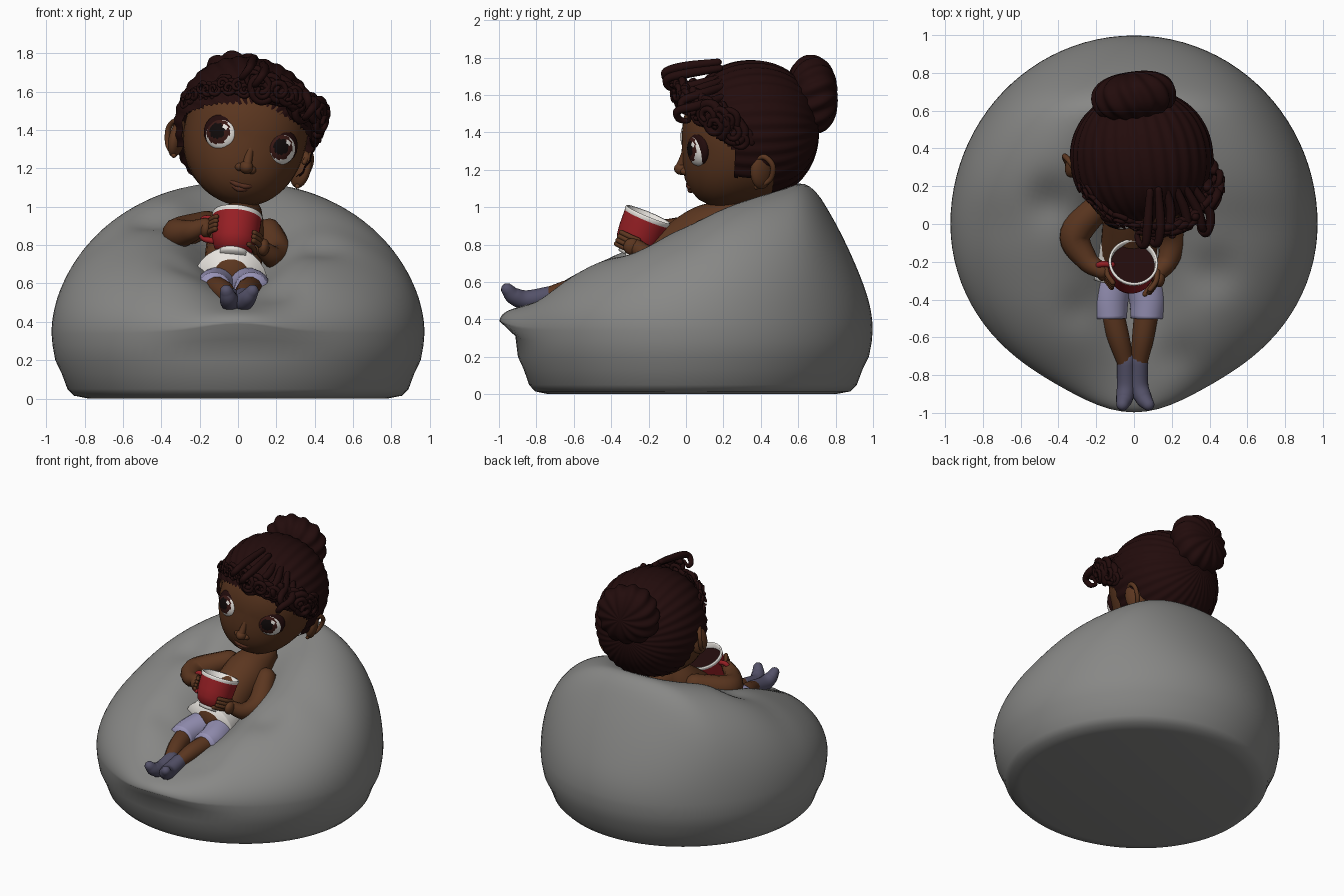
import bpy, bmesh, math, random
from mathutils import Vector, Matrix

if "Cube" in bpy.data.objects:
    bpy.data.objects.remove(bpy.data.objects["Cube"])

random.seed(4)
I = Matrix.Identity(4)


def mat(name, r, g, b):
    m = bpy.data.materials.new(name)
    m.diffuse_color = (r, g, b, 1)
    m.use_nodes = True
    m.node_tree.nodes["Principled BSDF"].inputs["Base Color"].default_value = m.diffuse_color
    return m


GREY = mat("bag grey", .245, .245, .238)
SKIN = mat("brown skin", .105, .037, .014)
HAIR = mat("dark hair", .016, .0035, .0035)
RED = mat("mug red", .31, .014, .018)
WHITE = mat("off white", .8, .77, .73)
LILAC = mat("lilac shorts", .31, .29, .47)
SOCK = mat("slate sock", .088, .083, .14)
IRIS = mat("iris brown", .04, .009, .007)
BLACK = mat("pupil black", .005, .003, .003)
LIP = mat("lip brown", .1, .03, .015)


def add(name, bm, mats, M=I):
    bmesh.ops.recalc_face_normals(bm, faces=bm.faces)
    bm.transform(M)
    for f in bm.faces:
        f.smooth = True
    me = bpy.data.meshes.new(name)
    bm.to_mesh(me)
    bm.free()
    for m in mats if isinstance(mats, list) else [mats]:
        me.materials.append(m)
    ob = bpy.data.objects.new(name, me)
    bpy.context.collection.objects.link(ob)
    return ob


def ball(name, c, s, mats, M=I, p=2, seg=32, rot=I, shape=None, keep=None, paint=None):
    """Rounded ball with its poles along y; optional strand, trim and paint rules."""
    bm = bmesh.new()
    bmesh.ops.create_uvsphere(bm, u_segments=seg, v_segments=max(16, seg // 3), radius=1,
                              matrix=Matrix.Rotation(math.pi / 2, 4, 'X'))
    if paint:
        for f in bm.faces:
            f.material_index = paint(f.calc_center_median().normalized())
    L = Matrix.Translation(c) @ rot
    for v in bm.verts:
        k = sum(abs(a) ** p for a in v.co) ** (-1 / p)
        k *= shape(v.co) if shape else 1
        v.co = L @ Vector([a * k * b for a, b in zip(v.co, s)])
    if keep:
        bmesh.ops.delete(bm, geom=[f for f in bm.faces if not keep(f.calc_center_median())],
                         context='FACES')
    return add(name, bm, mats, M)


def bridge(bm, rings):
    for a, b in zip(rings, rings[1:]):
        for i in range(len(a)):
            j = (i + 1) % len(a)
            bm.faces.new((a[i], a[j], b[j], b[i]))


def tube(name, pts, m, M=I, n=12, steps=7, rounded=True):
    """Smooth tube through (x, y, z, radius) points."""
    P = [Vector(p) for p in pts]
    P = [2 * P[0] - P[1]] + P + [2 * P[-1] - P[-2]]
    S = []
    for i in range(1, len(P) - 2):
        a, b, c, d = P[i - 1:i + 3]
        for k in range(steps):
            t = k / steps
            S.append(.5 * (2 * b + (c - a) * t + (2 * a - 5 * b + 4 * c - d) * t * t
                           + (3 * b - a - 3 * c + d) * t ** 3))
    S.append(P[-2].copy())
    if rounded:
        def cap(e, q):
            d = (e.xyz - q.xyz).normalized()
            return [Vector((*(e.xyz + d * e.w * math.sin(u)), e.w * math.cos(u))) for u in (.5, 1, 1.4)]
        S = cap(S[0], S[1])[::-1] + S + cap(S[-1], S[-2])
    bm, rings, old = bmesh.new(), [], None
    for i, s in enumerate(S):
        t = (S[min(i + 1, len(S) - 1)].xyz - S[max(i - 1, 0)].xyz).normalized()
        if old is None:
            u = t.orthogonal().normalized()
        else:
            u = old.rotation_difference(t) @ u
        old, w = t, t.cross(u)
        rings.append([bm.verts.new(s.xyz + max(s.w, .001) * (u * math.cos(a) + w * math.sin(a)))
                      for a in (math.tau * k / n for k in range(n))])
    bridge(bm, rings)
    bm.faces.new(rings[0])
    bm.faces.new(rings[-1])
    return add(name, bm, m, M)


def lathe(name, prof, m, M=I, n=40):
    bm = bmesh.new()
    bridge(bm, [[bm.verts.new((r * math.cos(math.tau * k / n), r * math.sin(math.tau * k / n), z))
                 for k in range(n)] for r, z in prof])
    bmesh.ops.remove_doubles(bm, verts=bm.verts, dist=1e-5)
    return add(name, bm, m, M)


def table(tab, y):
    """Softened piecewise lookup."""
    def lin(v):
        for (a, p), (b, q) in zip(tab, tab[1:]):
            if v <= b:
                return p + (q - p) * max(0, (v - a) / (b - a))
        return tab[-1][1]
    return sum(lin(y + d * .03) for d in range(-2, 3)) / 5


# Bean bag: sloping dome with a body-shaped hollow, a front lip and a flat base
TOP = [(-1, .6), (-.65, .74), (-.3, .83), (0, .93), (.2, 1.04), (.45, 1.16), (.66, 1.28), (.8, 1.16), (1, .92)]
HOLLOW = [(-1, 0), (-.9, .05), (-.7, .13), (-.4, .24), (-.2, .28), (.1, .26), (.3, .17), (.5, .06), (.65, 0)]
DENTS = [(-.45, .12, .12, .05), (.42, -.25, .13, .04), (.22, -.7, .12, .03), (-.3, -.45, .1, .02)]
bm, rings, N = bmesh.new(), [], 96
for k in range(47):
    ring = []
    for i in range(N):
        th = math.tau * i / N
        c, sn = math.cos(th), math.sin(th)
        lip = math.exp(-(math.degrees(math.acos(max(-1, min(1, -sn)))) / 20) ** 2)
        base = .972 - .055 * max(0, -sn) ** 2 + .026 * max(0, sn) ** 2
        rim = .34 + .06 * lip
        if k < 7:
            f, z = [(.001, 0), (.8, 0), (.88, .015), (.915, .05), (.945, .13), (.98, .2), (.995, .28)][k]
            r = base * f
            z += .03 * lip * (k == 6)
        else:
            s = max(.001, math.cos((k - 7) / 39 * math.pi / 2))
            r = s * (base + .08 * lip * s ** 4)
            x, y = r * c, r * sn
            z = rim + (table(TOP, y) - rim) * math.sqrt(1 - min(1, s) ** 3.1)
            z -= table(HOLLOW, y) * math.exp(-(x / .25) ** 2)
            for dx, dy, dr, dep in DENTS:
                z -= dep * math.exp(-((x - dx) ** 2 + (y - dy) ** 2) / dr ** 2)
        ring.append(bm.verts.new((r * c, r * sn, z)))
    rings.append(ring)
bridge(bm, rings)
bm.faces.new(rings[0])
bm.faces.new(rings[-1])
add("bean_bag", bm, GREY)

# Body, clothes and limbs
tube("torso", [(.03, .25, .95, .1), (0, .12, .87, .15), (-.02, -.05, .76, .15), (-.03, -.18, .66, .15)], SKIN, n=24)
tube("neck", [(.02, .24, .92, .075), (.04, .28, 1.1, .075)], SKIN)
tube("white_hem", [(-.03, -.08, .69, .155), (-.035, -.17, .63, .175), (-.04, -.28, .6, .195)], WHITE,
     n=28, rounded=False)
for side, hip, knee, ank, toe in (("left", -.1, -.125, -.04, -.06), ("right", .03, .07, .025, .075)):
    tube(side + "_shorts", [(hip, -.22, .58, .11), (knee, -.38, .575, .1), (knee, -.5, .57, .088)], LILAC,
         n=20, rounded=False)
    tube(side + "_leg", [(knee, -.44, .575, .067), ((knee + ank) / 2, -.6, .56, .06), (ank, -.75, .525, .043)], SKIN)
    tube(side + "_sock", [(ank, -.72, .53, .05), (ank, -.85, .505, .052),
                          ((ank + toe) / 2, -.92, .525, .046), (toe, -.955, .56, .034)], SOCK)
tube("left_arm", [(-.16, .12, .91, .07), (-.31, -.05, .86, .085), (-.25, -.19, .87, .06), (-.17, -.25, .9, .042)], SKIN)
tube("right_arm", [(.16, .1, .87, .07), (.21, -.05, .75, .08), (.18, -.19, .74, .058), (.12, -.27, .79, .042)], SKIN)

# Mug with foot, rim, drink, handle and gripping fingers
axis = Vector((.1, .38, .92)).normalized()
MUG = Matrix.Translation((-.025, -.285, .755)) @ Vector((0, 0, 1)).rotation_difference(axis).to_matrix().to_4x4()
lathe("mug_foot", [(0, -.015), (.075, -.015), (.08, 0), (.08, .015)], WHITE, MUG)
lathe("mug_body", [(.078, .008), (.103, .03), (.118, .07), (.124, .12), (.128, .2)], RED, MUG)
lathe("mug_rim", [(.128, .2), (.132, .215), (.128, .225), (.118, .222), (.115, .15)], WHITE, MUG)
lathe("mug_drink", [(0, .18), (.116, .18)], HAIR, MUG)
tube("mug_handle", [(-.11, 0, .18, .016), (-.17, 0, .18, .016), (-.19, 0, .12, .016),
                    (-.16, 0, .07, .016), (-.105, 0, .06, .016)], RED, MUG)
for side, a0, a1, z0 in (("left", 180, 222, .09), ("right", 0, -45, .02)):
    ca = math.cos(math.radians(a0))
    ball(side + "_palm", (.155 * ca, -.02, z0 + .025), (.03, .045, .045), SKIN, MUG)
    for i in range(4):
        tube(f"{side}_finger_{i}", [((.142 - .03 * (z0 < .05) * (i < 1)) * math.cos(math.radians(a)),
                                     .142 * math.sin(math.radians(a)), z0 + .023 * i, .014)
                                    for a in (a0, (a0 + a1) / 2, a1)], SKIN, MUG, n=8)

# Head, tilted and slightly turned, with a full jaw
HEAD = (Matrix.Translation((.04, .3, 1.38)) @ Matrix.Rotation(math.radians(14), 4, 'Y')
        @ Matrix.Rotation(math.radians(8), 4, 'Z'))


def jaw(v):
    return 1 + .55 * min(v.z, 0) ** 2 * max(-v.y, 0) ** 1.5


ball("head", (0, 0, 0), (.32, .32, .36), SKIN, HEAD, p=2.15, seg=64, shape=jaw)
ball("nose", (0, -.325, -.168), (.036, .042, .034), SKIN, HEAD)
tube("nose_bridge", [(0, -.295, -.04, .018), (0, -.315, -.11, .022), (0, -.335, -.16, .024)], SKIN, HEAD)
tube("upper_lip", [(-.08, -.274, -.25, .006), (-.03, -.286, -.264, .014), (0, -.288, -.266, .013),
                   (.03, -.286, -.264, .014), (.08, -.274, -.246, .006)], LIP, HEAD)
tube("lower_lip", [(-.055, -.272, -.27, .008), (0, -.278, -.285, .018), (.055, -.272, -.268, .008)], LIP, HEAD)

gaze = Vector((-.26, -1, .12)).normalized()
glint = Vector((.2, -.85, .45)).normalized()


def eye_paint(d):
    if d.dot(glint) > .985:
        return 0
    g = d.dot(gaze)
    return 2 if g > .88 else 1 if g > .66 else 0


for side, sx in (("left", -1), ("right", 1)):
    turn = Matrix.Rotation(math.radians(20 * sx), 4, 'Z')
    ball(side + "_nostril", (.033 * sx, -.308, -.175), (.024, .03, .022), SKIN, HEAD)
    ball(side + "_eye", (.158 * sx, -.258, -.03), (.087, .05, .088), [WHITE, IRIS, BLACK], HEAD,
         seg=72, rot=turn, paint=eye_paint)
    ball(side + "_lashes", (.16 * sx, -.256, -.02), (.096, .04, .094), HAIR, HEAD, rot=turn)
    ball(side + "_ear", (.335 * sx, .06, -.11), (.04, .07, .1), SKIN, HEAD,
         rot=Matrix.Rotation(math.radians(28 * sx), 4, 'Z'))
    tube(side + "_ear_rim", [(.335 * sx, .0, -.07, .013), (.365 * sx, .06, -.025, .015),
                             (.385 * sx, .11, -.07, .015), (.37 * sx, .1, -.15, .014),
                             (.335 * sx, .03, -.2, .013)], SKIN, HEAD)


# Swept-back hair with strands, and a bun
def hairline(c):
    if c.z > .2:
        return True
    return c.y > (-.08 - max(c.z, 0) * 1.4 if c.z > -.15 else .12)


def strands(count, depth, swirl=0):
    return lambda v: 1 + depth * math.sin(count * math.atan2(v.x, v.z) + swirl * v.y) * math.hypot(v.x, v.z)


ball("hair", (0, .05, .03), (.375, .36, .37), HAIR, HEAD, p=2.1, seg=160, shape=strands(32, .012), keep=hairline)
ball("hair_bun", (-.04, .385, .205), (.215, .13, .2), HAIR, HEAD, p=2.3, seg=96, shape=strands(13, .045, 3))
tube("bun_band", [(.15 * math.cos(a) - .03, .32, .17 + .15 * math.sin(a), .035)
                  for a in (math.tau * k / 10 for k in range(11))], HAIR, HEAD)


# Curly fringe, fuller on the right
def curl(name, ang, z, out, r):
    c = Vector((math.sin(ang) * (.35 + out), .04 - math.cos(ang) * (.34 + out), z))
    u = Vector((math.cos(ang), math.sin(ang), 0))
    n = Vector((math.sin(ang), -math.cos(ang), 0))
    flip, start = random.choice((-1, 1)), random.uniform(0, 6)
    pts = []
    for k in range(11):
        a, q = start + k * 1.05, r * (1 - .065 * k)
        p = c + u * (flip * q * math.cos(a)) + Vector((0, 0, q * math.sin(a))) + n * (.004 * k)
        pts.append((*p, r * (.36 - .017 * k)))
    tube(name, pts, HAIR, HEAD, n=8, steps=4)


for i in range(24):
    t = -1 + 2 * i / 23
    full = t > -.1
    curl(f"curl_{i}", t * 1.3, .25 - .15 * t * t + random.uniform(-.03, .02),
         random.uniform(0, .05) if full else 0, random.uniform(.055, .075) if full else .042)
for i in range(12):
    curl(f"upper_curl_{i}", -.2 + i * .12, .29 - .01 * i + random.uniform(-.02, .02),
         random.uniform(-.03, .06), random.uniform(.05, .07))

# Loose locks swept forward that hook down and back
for i in range(6):
    x, reach = -.1 + .075 * i, random.uniform(-.4, -.32)
    z, w = .35 - .018 * i + random.uniform(-.015, .02), random.choice((-.04, .04))
    tube(f"fringe_lock_{i}", [(x * .7, -.12, z + .025, .02), (x, reach + .1, z, .026), (x + w / 2, reach, z - .03, .022),
                              (x + w, reach + .01, z - .08, .018), (x + w, reach + .06, z - .09, .013),
                              (x + w / 2, reach + .06, z - .05, .009)], HAIR, HEAD, n=8)
